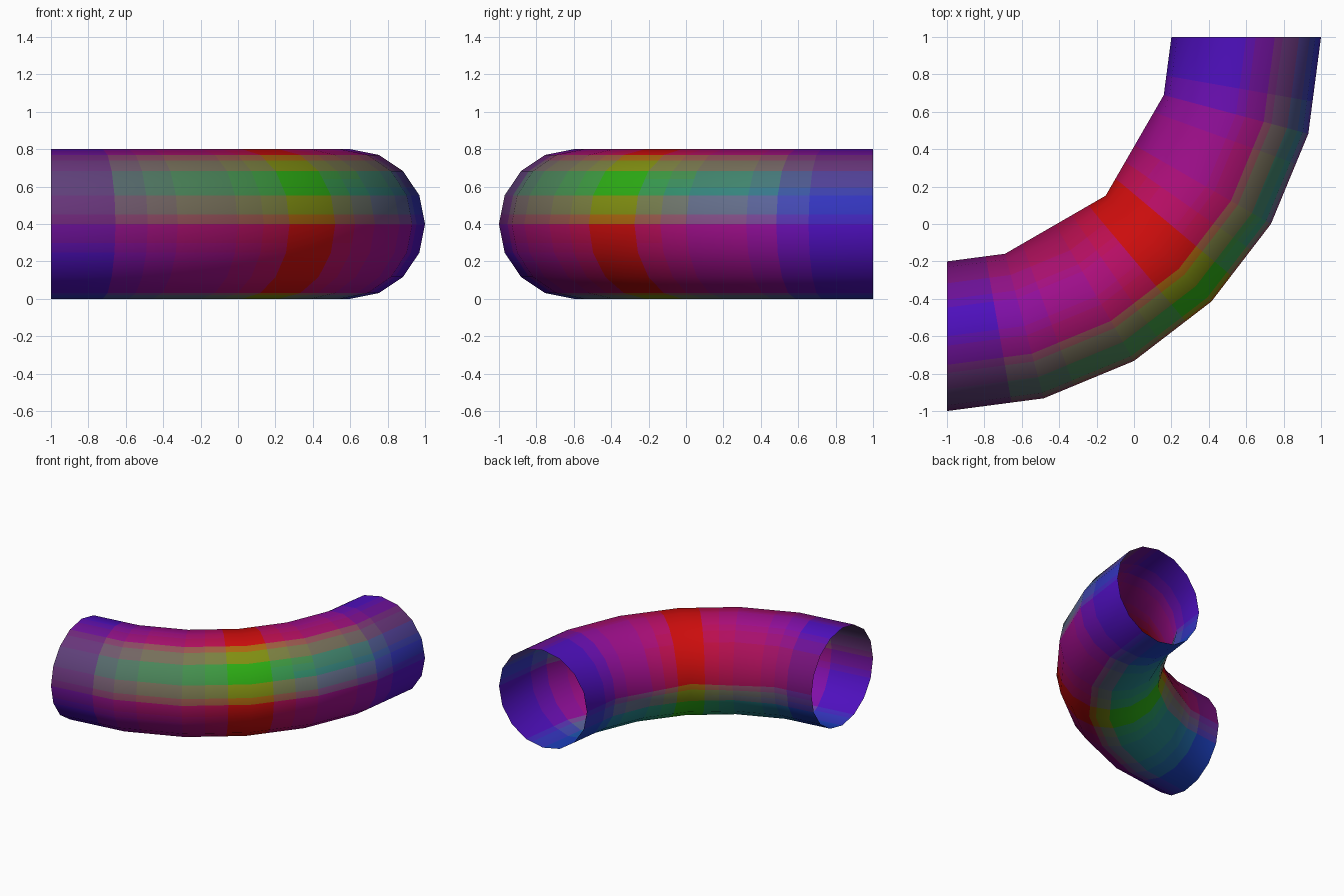
import bpy, bmesh
from math import sin, cos, radians
from mathutils import Vector

if "Cube" in bpy.data.objects:
    bpy.data.objects.remove(bpy.data.objects["Cube"])

RINGS, SEGS, SUB = 6, 16, 3          # bend steps, pipe sides, colour cells per facet edge
RED, GREEN = Vector((0.62, 0.004, 0.004)), Vector((0.026, 0.42, 0.007))
BLUE, VIOLET = Vector((0.01, 0.005, 0.58)), Vector((0.127, 0.006, 0.22))
GREEN_SEGS = {1, 2, 9, 10, 11, 12}   # stripes along the pipe
VIOLET_SEGS = ({0, 1, 2, 3, 6, 7, 8}, {2, 3})   # at the left end, at the back end


def corner(ring, seg):
    """Corner of the low-poly elbow; the innermost line skips rings 2 and 4."""
    if seg == 8 and ring in (2, 4):
        return (corner(ring - 1, seg) + corner(ring + 1, seg)) / 2
    t, p = radians(15 * ring), radians(22.5 * seg)
    r = 1.6 + 0.4 * cos(p)
    return Vector((-1 + r * sin(t), 1 - r * cos(t), 0.4 + 0.4 * sin(p)))


def blend(func, u, v):
    """Interpolate a corner function inside the flat facet that holds (u, v)."""
    i, j = min(int(u), RINGS - 1), int(v)
    a, b, k = u - i, v - j, (j + 1) % SEGS
    low = func(i, j) * (1 - a) + func(i + 1, j) * a
    high = func(i, k) * (1 - a) + func(i + 1, k) * a
    return low * (1 - b) + high * b


def normal(u, v):
    t, p = radians(15 * u), radians(22.5 * v)
    return Vector((cos(p) * sin(t), -cos(p) * cos(t), sin(p)))


def is_green(ring, seg):
    return 1.0 if seg in GREEN_SEGS else 0.0


def is_violet(ring, seg):
    return 1.0 if seg in VIOLET_SEGS[ring > 3] else 0.0


mesh = bpy.data.meshes.new("pipe_elbow")
slots = {}


def material_slot(u, v):
    """Red or green at the middle of the bend, fading to blue or violet at the ends."""
    fade = abs(u - 3) / 3
    g, w = round(blend(is_green, u, v), 1), round(blend(is_violet, u, v), 1)
    key = (round(fade * 9), round(g * 3), round(w * 3))
    if key not in slots:
        end = BLUE.lerp(VIOLET, key[2] / 3)
        colour = RED.lerp(GREEN, key[1] / 3).lerp(end, key[0] / 9)
        mat = bpy.data.materials.new("pipe_colour")
        mat.diffuse_color = (*colour, 1)
        mat.use_nodes = True
        mat.node_tree.nodes["Principled BSDF"].inputs["Base Color"].default_value = mat.diffuse_color
        slots[key] = len(mesh.materials)
        mesh.materials.append(mat)
    return slots[key]


# Pipe wall: one open-ended tube swept round a quarter turn
bm = bmesh.new()
normals, grid = [], []
for i in range(RINGS * SUB + 1):
    row = []
    for j in range(SEGS * SUB):
        u, v = i / SUB, j / SUB
        row.append(bm.verts.new(blend(corner, u, v)))
        normals.append(normal(u, v))
    grid.append(row)
for i in range(RINGS * SUB):
    for j in range(SEGS * SUB):
        k = (j + 1) % (SEGS * SUB)
        face = bm.faces.new((grid[i][j], grid[i + 1][j], grid[i + 1][k], grid[i][k]))
        face.smooth = True
        face.material_index = material_slot((i + 0.5) / SUB, (j + 0.5) / SUB)
bm.to_mesh(mesh)
bm.free()

# Smooth shading follows the round pipe, not the flat facets
mesh.normals_split_custom_set_from_vertices(normals)
pipe = bpy.data.objects.new("pipe_elbow", mesh)
bpy.context.collection.objects.link(pipe)
